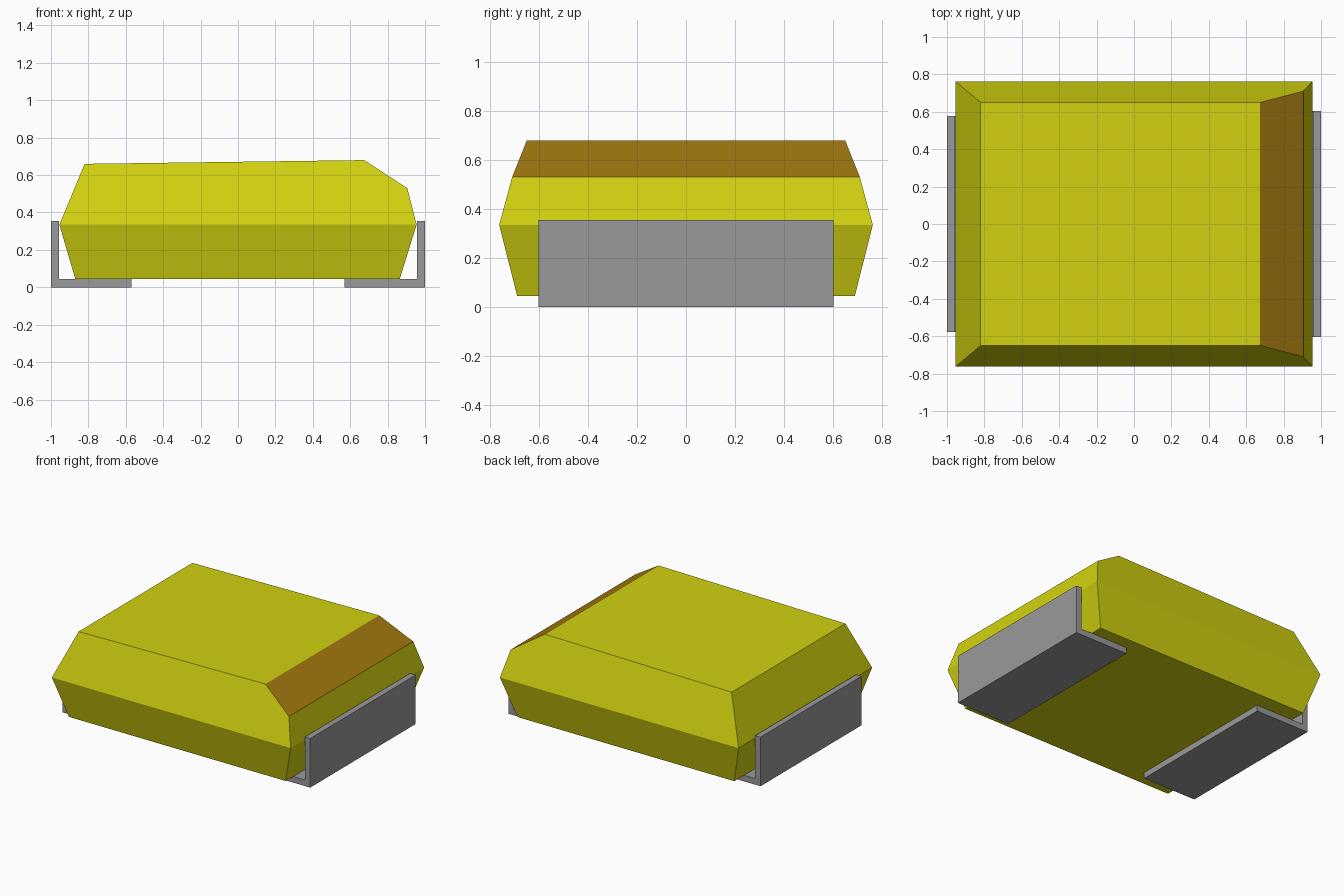
import bpy
import bmesh

cube = bpy.data.objects.get("Cube")
if cube:
    bpy.data.objects.remove(cube, do_unlink=True)


def material(name, rgb):
    mat = bpy.data.materials.new(name)
    mat.use_nodes = True
    mat.diffuse_color = (*rgb, 1)
    bsdf = next(n for n in mat.node_tree.nodes if n.type == 'BSDF_PRINCIPLED')
    bsdf.inputs["Base Color"].default_value = (*rgb, 1)
    return mat


YELLOW = material("yellow", (0.64, 0.64, 0.005))
BROWN = material("brown", (0.37, 0.19, 0.005))
GREY = material("grey", (0.32, 0.32, 0.32))


def loft(name, profile, caps, mats):
    """Join an x-z profile, each point with its own half depth, across y."""
    bm = bmesh.new()
    front = [bm.verts.new((x, -d, z)) for x, z, d in profile]
    back = [bm.verts.new((x, d, z)) for x, z, d in profile]
    n = len(profile)
    strips = []
    for i in range(n):
        j = (i + 1) % n
        strips.append(bm.faces.new((front[i], front[j], back[j], back[i])))
    for cap in caps:
        bm.faces.new([front[i] for i in cap])
        bm.faces.new([back[i] for i in reversed(cap)])
    bmesh.ops.recalc_face_normals(bm, faces=bm.faces)
    # The sloping strip along the right end is the polarity band
    if len(mats) > 1:
        strips[3].material_index = 1
    mesh = bpy.data.meshes.new(name)
    bm.to_mesh(mesh)
    bm.free()
    for mat in mats:
        mesh.materials.append(mat)
    obj = bpy.data.objects.new(name, mesh)
    bpy.context.collection.objects.link(obj)
    return obj


# Moulded body: widest at the parting line, chamfered at the banded end
body_profile = [
    (-0.87, 0.045, 0.69), (0.865, 0.045, 0.69), (0.955, 0.335, 0.763),
    (0.905, 0.53, 0.71), (0.675, 0.68, 0.65), (-0.82, 0.66, 0.65),
    (-0.955, 0.335, 0.763),
]
loft("body", body_profile, [(0, 1, 2, 6), (2, 3, 4, 5, 6)], [YELLOW, BROWN])

# L-shaped end terminals; the one beside the band is wider
for name, side, depth in (("left_terminal", 1, 0.603), ("right_terminal", -1, 0.577)):
    outline = [(0.57, 0), (1, 0), (1, 0.355), (0.957, 0.355),
               (0.957, 0.044), (0.57, 0.044)]
    loft(name, [(side * x, z, depth) for x, z in outline],
         [(0, 1, 4, 5), (1, 2, 3, 4)], [GREY])
